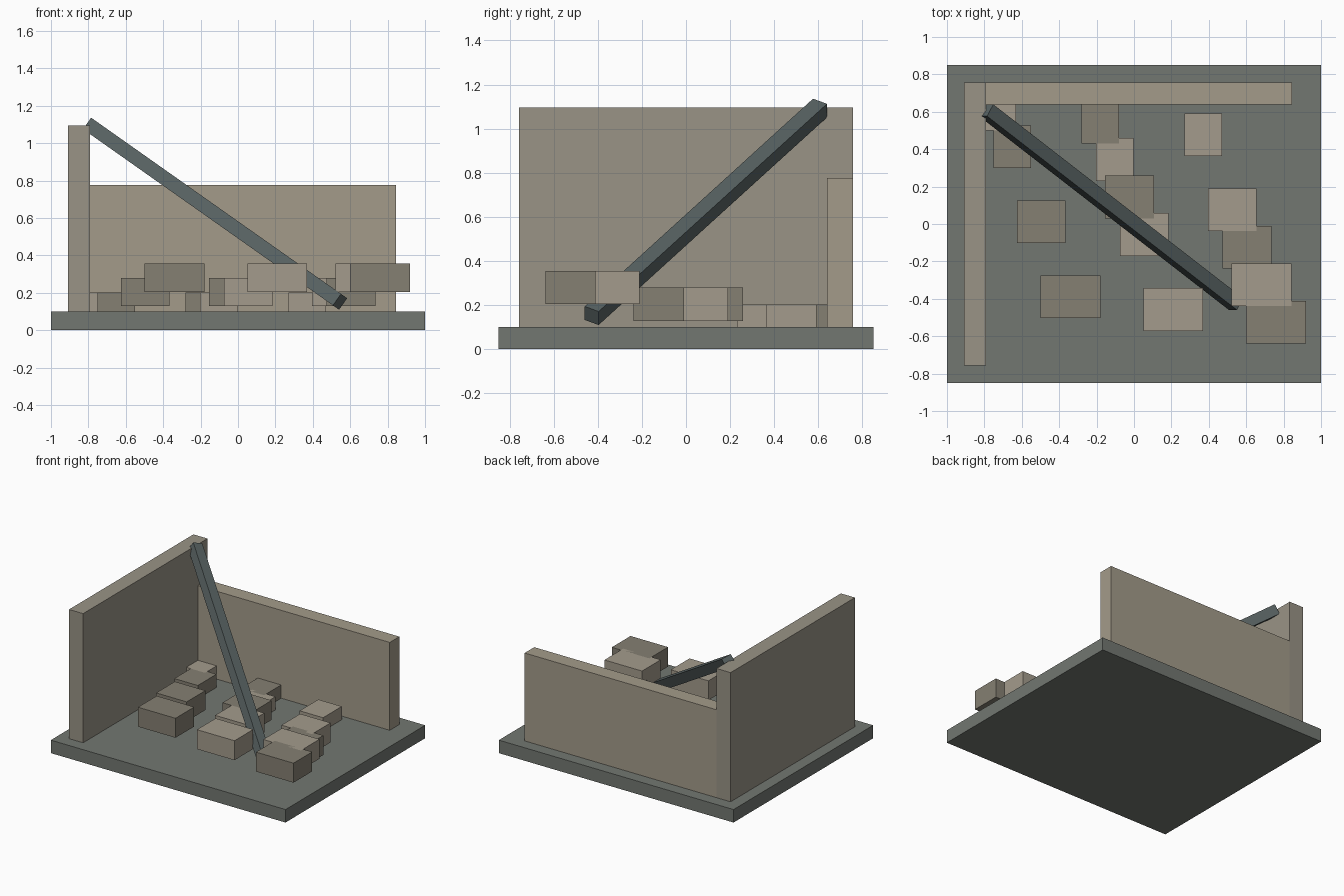
import bpy
from mathutils import Vector, Matrix

if "Cube" in bpy.data.objects:
    bpy.data.objects.remove(bpy.data.objects["Cube"])


def material(name, rgb):
    m = bpy.data.materials.new(name)
    m.diffuse_color = (*rgb, 1)
    m.use_nodes = True
    m.node_tree.nodes["Principled BSDF"].inputs["Base Color"].default_value = m.diffuse_color
    return m


FLOOR = material("floor_stone", (0.17, 0.185, 0.165))
WALL_A = material("grey_plaster", (0.32, 0.295, 0.24))
WALL_B = material("tan_plaster", (0.37, 0.33, 0.255))
LIGHT = material("light_rubble", (0.37, 0.33, 0.265))
DARK = material("dark_rubble", (0.235, 0.215, 0.17))
BEAM = material("slate_beam", (0.10, 0.125, 0.125))


def box(name, center, size, mat, rot=None):
    bpy.ops.mesh.primitive_cube_add(size=1)
    o = bpy.context.object
    o.name = name
    o.data.transform(Matrix.Diagonal((*size, 1)))
    r = rot.to_4x4() if rot else Matrix.Identity(4)
    o.matrix_world = Matrix.Translation(center) @ r
    o.data.materials.append(mat)
    return o


def span(name, lo, hi, mat):
    lo, hi = Vector(lo), Vector(hi)
    return box(name, (lo + hi) / 2, hi - lo, mat)


# Floor slab and the two broken walls
span("floor_slab", (-1, -0.85, 0), (1, 0.85, 0.10), FLOOR)
span("left_wall", (-0.91, -0.757, 0.095), (-0.79, 0.757, 1.095), WALL_A)
span("back_wall", (-0.79, 0.64, 0.095), (0.845, 0.757, 0.777), WALL_B)

# Fallen beam leaning from the wall corner to the floor
axis = Vector((1.336, -1.036, -0.942))
d = axis.normalized()
up = Vector((-d.z, 0, d.x)).normalized()
side = up.cross(d)
box("fallen_beam", (-0.1225, 0.09, 0.6225), (axis.length, 0.075, 0.075), BEAM,
    Matrix((d, side, up)).transposed())

# Rubble blocks on a skewed grid, larger and higher toward the front
missing = {(2, 0), (4, 0), (4, 1), (1, 2)}
for r in range(6):
    tier = r // 2
    for c in range(3):
        if (r, c) in missing:
            continue
        center = (-0.73 + 0.078 * r + 0.55 * c,
                  0.613 - 0.2005 * r - 0.0675 * c,
                  0.127 + 0.0765 * tier)
        box(f"rubble_block_{r}_{c}", center, (0.20 + 0.06 * tier, 0.228, 0.15),
            DARK if (r + c) % 2 else LIGHT)
